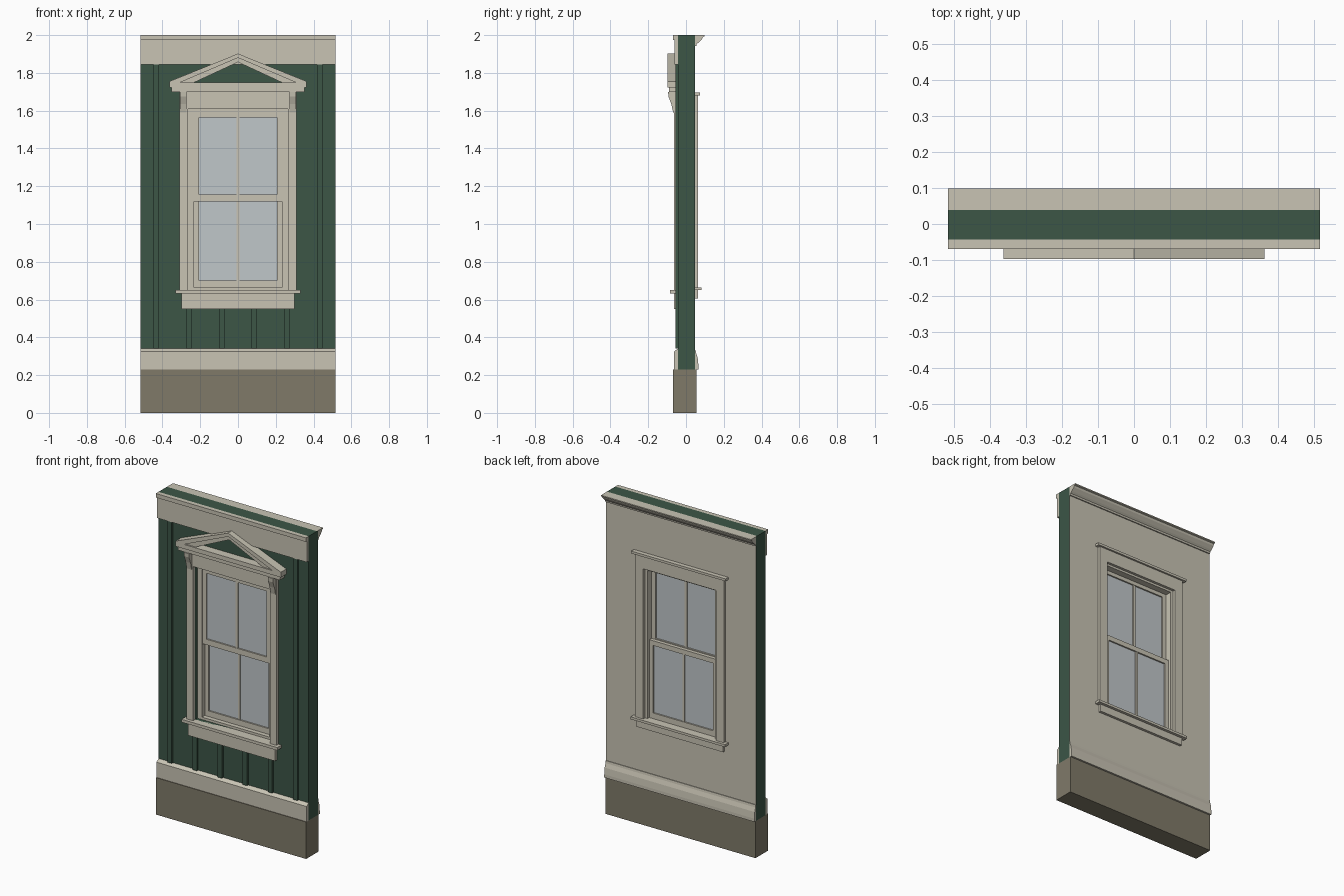
import bpy, bmesh

cube = bpy.data.objects.get("Cube")
if cube:
    bpy.data.objects.remove(cube, do_unlink=True)


def material(name, r, g, b):
    m = bpy.data.materials.new(name)
    m.use_nodes = True
    m.diffuse_color = (r, g, b, 1)
    m.node_tree.nodes["Principled BSDF"].inputs["Base Color"].default_value = (r, g, b, 1)
    return m


CREAM = material("cream_trim", 0.58, 0.55, 0.456)
GREEN = material("green_siding", 0.045, 0.092, 0.062)
STONE = material("stone_base", 0.216, 0.195, 0.141)
GLASS = material("window_glass", 0.53, 0.57, 0.59)


def finish(name, bm, *mats):
    bmesh.ops.recalc_face_normals(bm, faces=bm.faces)
    me = bpy.data.meshes.new(name)
    bm.to_mesh(me)
    bm.free()
    for m in mats:
        me.materials.append(m)
    ob = bpy.data.objects.new(name, me)
    bpy.context.collection.objects.link(ob)
    return ob


def prism(name, points, a, b, axis, mat):
    """Extrude a profile: (y, z) points along x, or (x, z) points along y."""
    bm = bmesh.new()

    def place(p, t):
        return bm.verts.new((t, p[0], p[1]) if axis == "x" else (p[0], t, p[1]))

    lo = [place(p, a) for p in points]
    hi = [place(p, b) for p in points]
    bm.faces.new(lo)
    bm.faces.new(hi[::-1])
    for i in range(len(lo)):
        j = (i + 1) % len(lo)
        bm.faces.new((lo[i], lo[j], hi[j], hi[i]))
    return finish(name, bm, mat)


def box(name, x, y, z, mat):
    rect = [(x[0], z[0]), (x[1], z[0]), (x[1], z[1]), (x[0], z[1])]
    return prism(name, rect, y[0], y[1], "y", mat)


def ring(name, outer, inner, y, *mats):
    """Rectangular frame; outer and inner are (half width, bottom, top)."""
    bm = bmesh.new()
    loops = []
    for w, b, t in (outer, inner):
        for d in y:
            loops.append([bm.verts.new((sx * w, d, z))
                          for sx, z in ((-1, b), (1, b), (1, t), (-1, t))])
    of, ob, inf, inb = loops
    for i in range(4):
        j = (i + 1) % 4
        for p, q in ((of, inf), (ob, inb), (of, ob), (inf, inb)):
            bm.faces.new((p[i], p[j], q[j], q[i]))
    return finish(name, bm, *mats)


HALF = 0.517
OPENING = (0.265, 0.65, 1.61)

# Wall body with window opening, and inside plaster with green cut ends
box("foundation", (-HALF, HALF), (-0.068, 0.055), (0, 0.23), STONE)
ring("wall", (HALF, 0.23, 2), OPENING, (-0.043, 0.039), GREEN)
plaster = ring("plaster", (HALF, 0.23, 2), OPENING, (0.039, 0.048), CREAM, GREEN)
for f in plaster.data.polygons:
    if abs(f.normal.x) > 0.5:
        f.material_index = 1

# Vertical battens: full height at the ends, short ones below the window
for i in range(6):
    c = (i - 2.5) * 0.173
    top = 1.845 if i in (0, 5) else 0.58
    box(f"batten_{i + 1}", (c - 0.015, c + 0.015), (-0.056, -0.043), (0.34, top), GREEN)

# Long horizontal mouldings
box("frieze_board", (-HALF, HALF), (-0.061, -0.043), (1.845, 1.975), CREAM)
box("frieze_cap", (-HALF, HALF), (-0.07, -0.043), (1.975, 2), CREAM)
prism("water_table", [(-0.043, 0.23), (-0.064, 0.23), (-0.064, 0.325), (-0.043, 0.34)],
      -HALF, HALF, "x", CREAM)
prism("baseboard", [(0.048, 0.23), (0.066, 0.23), (0.066, 0.25), (0.062, 0.29),
                    (0.054, 0.315), (0.052, 0.33), (0.048, 0.33)], -HALF, HALF, "x", CREAM)
prism("crown_moulding", [(0.048, 1.942), (0.055, 1.942), (0.057, 1.953), (0.068, 1.962),
                         (0.085, 1.979), (0.09, 1.99), (0.098, 1.993), (0.098, 2),
                         (0.048, 2)], -HALF, HALF, "x", CREAM)

# Outside casing, sill and apron
for side, s in (("right", -1), ("left", 1)):
    xs = sorted((s * 0.265, s * 0.309))
    box(f"outer_casing_{side}", xs, (-0.064, -0.043), (0.65, 1.61), CREAM)
    xs = sorted((s * 0.272, s * 0.306))
    prism(f"bracket_{side}", [(-0.06, 1.7), (-0.095, 1.7), (-0.093, 1.675), (-0.078, 1.635),
                              (-0.068, 1.59), (-0.06, 1.59)], xs[0], xs[1], "x", CREAM)
    # Inside casing
    xs = sorted((s * 0.25, s * 0.305))
    box(f"inner_casing_{side}", xs, (0.048, 0.064), (0.665, 1.61), CREAM)
box("outer_header", (-0.309, 0.309), (-0.064, -0.043), (1.61, 1.70), CREAM)
box("outer_sill", (-0.33, 0.33), (-0.085, -0.02), (0.632, 0.65), CREAM)
box("outer_apron", (-0.3, 0.3), (-0.064, -0.043), (0.55, 0.632), CREAM)

# Inside header, cap, stool and apron
box("inner_header", (-0.305, 0.305), (0.048, 0.064), (1.6, 1.68), CREAM)
box("inner_header_cap", (-0.325, 0.325), (0.048, 0.075), (1.68, 1.695), CREAM)
box("inner_stool", (-0.325, 0.325), (0.03, 0.081), (0.65, 0.665), CREAM)
box("inner_apron", (-0.3, 0.3), (0.048, 0.064), (0.605, 0.65), CREAM)

# Jamb and the two sliding sashes
ring("jamb", OPENING, (0.233, 0.665, 1.588), (-0.022, 0.046), CREAM)
for name, bottom, top, y, rails in (("upper", 1.12, 1.588, -0.016, (1.155, 1.565)),
                                    ("lower", 0.665, 1.15, 0.006, (0.7, 1.12))):
    ring(f"{name}_sash", (0.233, bottom, top), (0.207, *rails), (y, y + 0.022), CREAM)
    box(f"{name}_glass", (-0.21, 0.21), (y + 0.009, y + 0.013), rails, GLASS)
    box(f"{name}_muntin", (-0.008, 0.008), (y + 0.003, y + 0.019), rails, CREAM)

# Pediment: stepped bottom cornice and layered sloping cornices
box("cornice_lower", (-0.352, 0.352), (-0.09, -0.043), (1.7, 1.723), CREAM)
box("cornice_upper", (-0.363, 0.363), (-0.097, -0.043), (1.723, 1.75), CREAM)


def chevron(name, w, low, high, inner_w, inner_high, front):
    pts = [(-w, low[0]), (-w, low[1]), (0, high), (w, low[1]), (w, low[0]),
           (inner_w, low[0]), (0, inner_high), (-inner_w, low[0])]
    prism(name, pts, front, -0.043, "y", CREAM)


chevron("raking_cornice", 0.363, (1.735, 1.755), 1.902, 0.34, 1.88, -0.097)
chevron("raking_bed_mould", 0.335, (1.748, 1.749), 1.885, 0.235, 1.857, -0.088)
